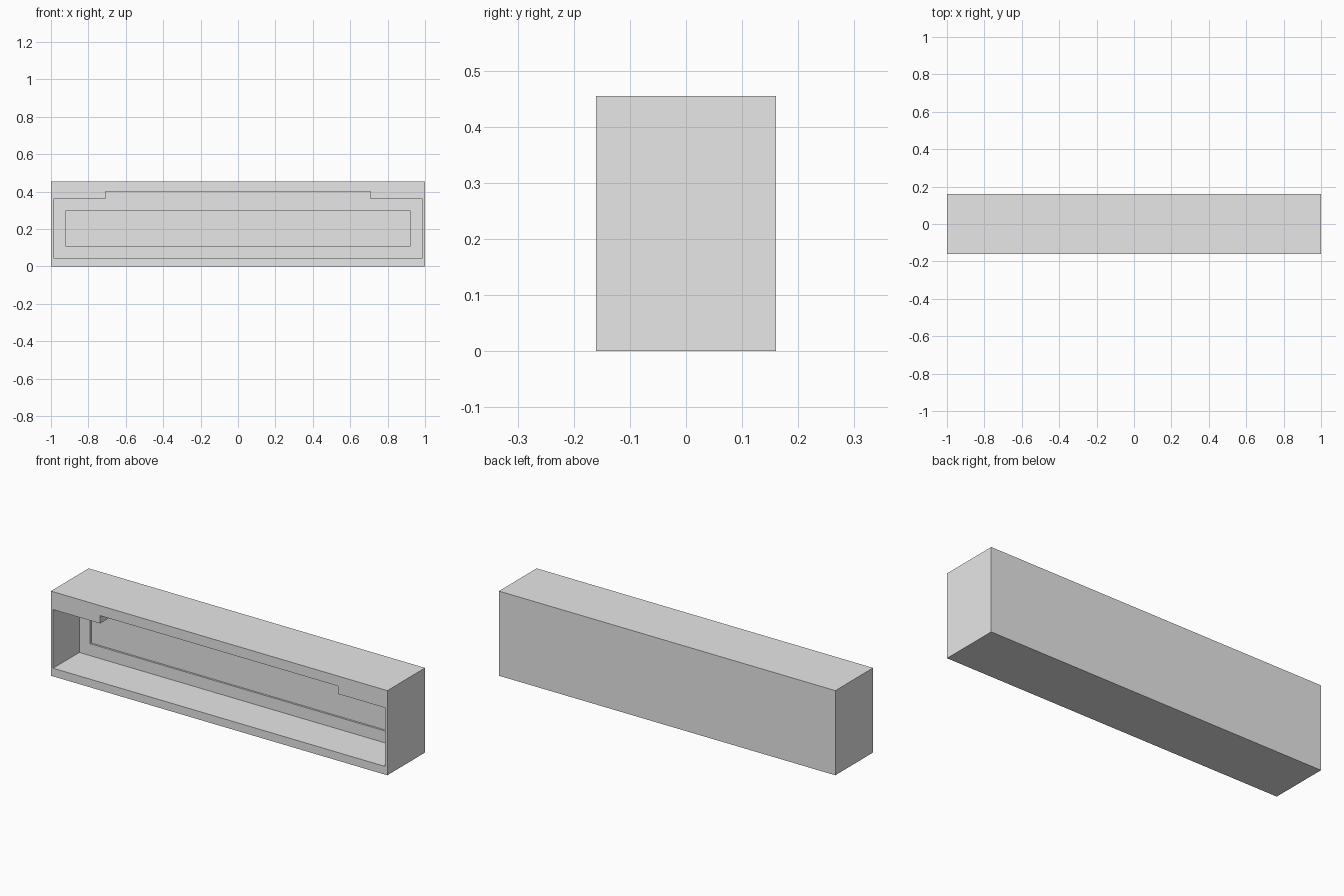
import bpy
import bmesh

if "Cube" in bpy.data.objects:
    bpy.data.objects.remove(bpy.data.objects["Cube"], do_unlink=True)

LENGTH, DEPTH, HEIGHT = 2.0, 0.32, 0.455
FRONT = -DEPTH / 2
BACK_WALL = 0.062

grey = bpy.data.materials.new("plain grey")
grey.use_nodes = True
grey.diffuse_color = (0.8, 0.8, 0.8, 1)
grey.node_tree.nodes["Principled BSDF"].inputs["Base Color"].default_value = grey.diffuse_color


def extrude_profile(name, half_profile, y0, y1):
    """Mirror an (x, z) half profile across x = 0 and extrude it from y0 to y1."""
    outline = half_profile + [(-x, z) for x, z in reversed(half_profile)]
    bm = bmesh.new()
    face = bm.faces.new([bm.verts.new((x, y0, z)) for x, z in outline])
    new = bmesh.ops.extrude_face_region(bm, geom=[face])["geom"]
    verts = [v for v in new if isinstance(v, bmesh.types.BMVert)]
    bmesh.ops.translate(bm, verts=verts, vec=(0, y1 - y0, 0))
    bmesh.ops.recalc_face_normals(bm, faces=bm.faces)
    mesh = bpy.data.meshes.new(name)
    bm.to_mesh(mesh)
    bm.free()
    mesh.materials.append(grey)
    obj = bpy.data.objects.new(name, mesh)
    bpy.context.collection.objects.link(obj)
    return obj


def cut(target, cutter):
    """Subtract the cutter from the target and discard it."""
    cutter.hide_render = True
    mod = target.modifiers.new("cut", "BOOLEAN")
    mod.operation = "DIFFERENCE"
    mod.solver = "EXACT"
    mod.object = cutter
    bpy.context.view_layer.objects.active = target
    bpy.ops.object.modifier_apply(modifier=mod.name)
    bpy.data.objects.remove(cutter, do_unlink=True)


# Solid outer housing
housing = extrude_profile("housing", [(LENGTH / 2, 0), (LENGTH / 2, HEIGHT)],
                          FRONT, -FRONT)

# Deep front opening with a long raised notch along its top edge
opening = [(0.987, 0.044), (0.987, 0.359), (0.708, 0.359), (0.708, 0.401)]
cut(housing, extrude_profile("opening_cutter", opening, FRONT - 0.1, BACK_WALL))

# Shallow recessed panel in the back wall
panel = [(0.922, 0.108), (0.922, 0.296)]
cut(housing, extrude_profile("recess_cutter", panel, BACK_WALL - 0.05, BACK_WALL + 0.01))
